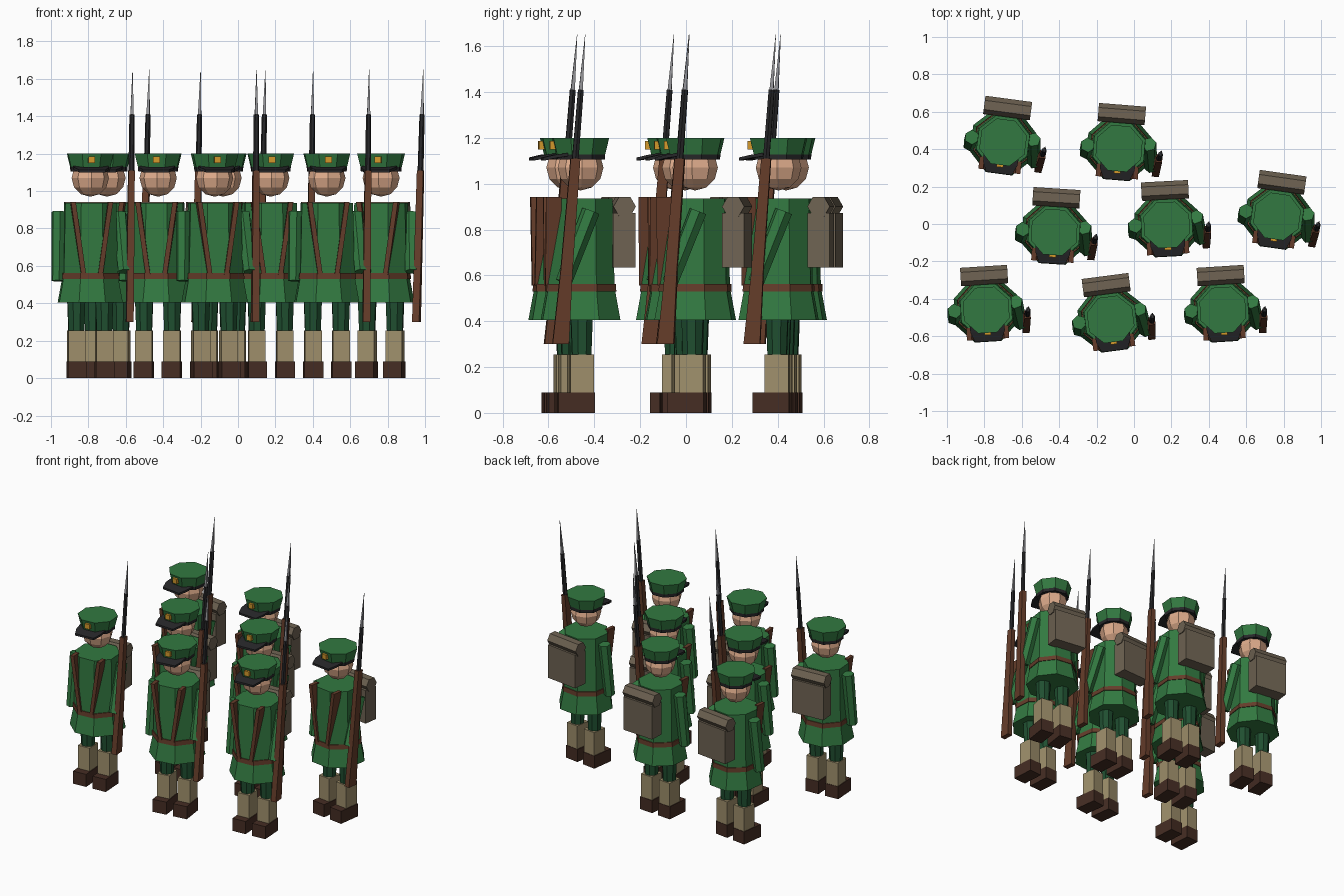
import bpy, bmesh, math
from mathutils import Vector, Matrix

if "Cube" in bpy.data.objects:
    bpy.data.objects.remove(bpy.data.objects["Cube"])


def material(name, rgb):
    m = bpy.data.materials.new(name)
    m.diffuse_color = (*rgb, 1)
    m.use_nodes = True
    m.node_tree.nodes["Principled BSDF"].inputs["Base Color"].default_value = m.diffuse_color
    return m


GREEN = material("tunic green", (0.032, 0.19, 0.052))
DARK_GREEN = material("trouser green", (0.014, 0.078, 0.03))
SHOE = material("boot brown", (0.06, 0.026, 0.017))
LEATHER = material("leather brown", (0.13, 0.046, 0.023))
KHAKI = material("gaiter khaki", (0.35, 0.28, 0.15))
CANVAS = material("pack canvas", (0.16, 0.127, 0.087))
SKIN = material("skin", (0.73, 0.41, 0.26))
BLACK = material("black", (0.02, 0.02, 0.022))
GOLD = material("gold", (0.66, 0.32, 0.025))
STEEL = material("steel", (0.3, 0.3, 0.32))

parts = []


def store(name, bm, mat):
    bmesh.ops.recalc_face_normals(bm, faces=bm.faces)
    me = bpy.data.meshes.new(name)
    bm.to_mesh(me)
    bm.free()
    me.materials.append(mat)
    parts.append((name, me))


def prism(name, mat, p0, p1, r0, r1, sides=8, spin=0.5):
    """Tapered n-sided prism from p0 to p1; spin counts in side steps."""
    p0, p1 = Vector(p0), Vector(p1)
    d = p1 - p0
    rot = Vector((0, 0, 1)).rotation_difference(d).to_matrix().to_4x4()
    m = Matrix.Translation((p0 + p1) / 2) @ rot @ Matrix.Rotation(spin * math.tau / sides, 4, 'Z')
    bm = bmesh.new()
    bmesh.ops.create_cone(bm, cap_ends=True, segments=sides, radius1=r0,
                          radius2=r1, depth=d.length, matrix=m)
    store(name, bm, mat)


def slab(name, mat, low, high):
    """Block lofted between two level rectangles (x0, x1, y0, y1, z)."""
    bm = bmesh.new()
    rings = []
    for x0, x1, y0, y1, z in (low, high):
        rings.append([bm.verts.new(c) for c in
                      ((x0, y0, z), (x1, y0, z), (x1, y1, z), (x0, y1, z))])
    a, b = rings
    bm.faces.new(a[::-1])
    bm.faces.new(b)
    for i in range(4):
        j = (i + 1) % 4
        bm.faces.new((a[i], a[j], b[j], b[i]))
    store(name, bm, mat)


def box(name, mat, x0, x1, y0, y1, z0, z1):
    slab(name, mat, (x0, x1, y0, y1, z0), (x0, x1, y0, y1, z1))


# legs and front straps, mirrored
for side, s in (("right", -1), ("left", 1)):
    x = 0.075 * s
    box(side + "_boot", SHOE, x - 0.05, x + 0.05, -0.105, 0.055, 0, 0.09)
    box(side + "_gaiter", KHAKI, x - 0.045, x + 0.045, -0.052, 0.052, 0.09, 0.255)
    prism(side + "_trouser_leg", DARK_GREEN, (x, 0, 0.25), (x, 0, 0.43), 0.045, 0.052)
    b, t = 0.045 * s, 0.1 * s
    slab(side + "_strap", LEATHER, (b - 0.013, b + 0.013, -0.157, -0.09, 0.555),
         (t - 0.013, t + 0.013, -0.157, -0.09, 0.942))

# tunic and belt
prism("tunic_skirt", GREEN, (0, 0, 0.405), (0, 0, 0.54), 0.184, 0.158)
prism("tunic_body", GREEN, (0, 0, 0.54), (0, 0, 0.935), 0.157, 0.148)
prism("belt", LEATHER, (0, 0, 0.53), (0, 0, 0.562), 0.165, 0.163)

# arms: one hanging, one reaching to the rifle
prism("right_arm", GREEN, (-0.168, 0.005, 0.89), (-0.176, -0.035, 0.52), 0.04, 0.036, 6)
prism("left_arm", GREEN, (0.158, 0.035, 0.88), (0.178, -0.085, 0.57), 0.04, 0.036, 6)

# head
bm = bmesh.new()
bmesh.ops.create_uvsphere(bm, u_segments=8, v_segments=6, radius=0.1,
                          matrix=Matrix.Translation((0, 0, 1.07)))
store("head", bm, SKIN)

# cap with band, peak and badge
prism("cap_band", BLACK, (0, 0, 1.105), (0, 0, 1.128), 0.112, 0.114)
prism("cap_crown", GREEN, (0, 0, 1.125), (0, 0, 1.2), 0.113, 0.132)
bm = bmesh.new()
for z in (0, 0.014):
    for x, y, h in ((0.095, -0.06, 1.12), (0.092, -0.115, 1.112), (0.07, -0.168, 1.1)):
        for s in (-1, 1):
            bm.verts.new((x * s, y, h + z))
bmesh.ops.convex_hull(bm, input=bm.verts)
store("cap_peak", bm, BLACK)
box("cap_badge", GOLD, -0.018, 0.018, -0.134, -0.11, 1.15, 1.185)

# backpack and bedroll
box("backpack", CANVAS, -0.12, 0.12, 0.135, 0.233, 0.635, 0.872)
prism("bedroll", CANVAS, (-0.126, 0.185, 0.9), (0.126, 0.185, 0.9), 0.049, 0.049, 6, 0.5)

# rifle, leaning back along one axis
butt, tip = Vector((0.205, -0.1, 0.3)), Vector((0.227, 0.006, 1.65))


def along(z):
    return butt.lerp(tip, (z - butt.z) / (tip.z - butt.z))


def rect(z, hx, hy):
    p = along(z)
    return (p.x - hx, p.x + hx, p.y - hy, p.y + hy, z)


slab("rifle_stock", LEATHER, rect(0.3, 0.019, 0.036), rect(0.62, 0.019, 0.026))
slab("rifle_fore_end", LEATHER, rect(0.62, 0.019, 0.026), rect(1.11, 0.017, 0.021))
prism("rifle_barrel", BLACK, along(1.1), along(1.41), 0.016, 0.014, 6)
prism("bayonet", STEEL, along(1.41), along(1.65), 0.012, 0.001, 4)

# eight soldiers: x, y, turn in degrees
squad = [(-0.70, 0.437, -7.6), (-0.08, 0.404, -4.6), (-0.427, -0.044, -3.7),
         (0.175, -0.005, 3), (0.765, 0.04, -8), (-0.79, -0.46, 3.6),
         (-0.125, -0.51, 7.4), (0.475, -0.46, 3.6)]
for n, (x, y, turn) in enumerate(squad, 1):
    place = Matrix.Translation((x, y, 0)) @ Matrix.Rotation(math.radians(turn), 4, 'Z')
    for name, me in parts:
        ob = bpy.data.objects.new(f"{name}_{n}", me)
        ob.matrix_world = place
        bpy.context.scene.collection.objects.link(ob)

# bedroll points face forward and back
roll = bpy.data.meshes["bedroll"]
c = Vector((0, 0.185, 0.9))
ys = max(v.co.y for v in roll.vertices) - c.y
if ys < 0.046:
    roll.transform(Matrix.Translation(c) @ Matrix.Rotation(math.radians(30), 4, 'X')
                   @ Matrix.Translation(-c))
